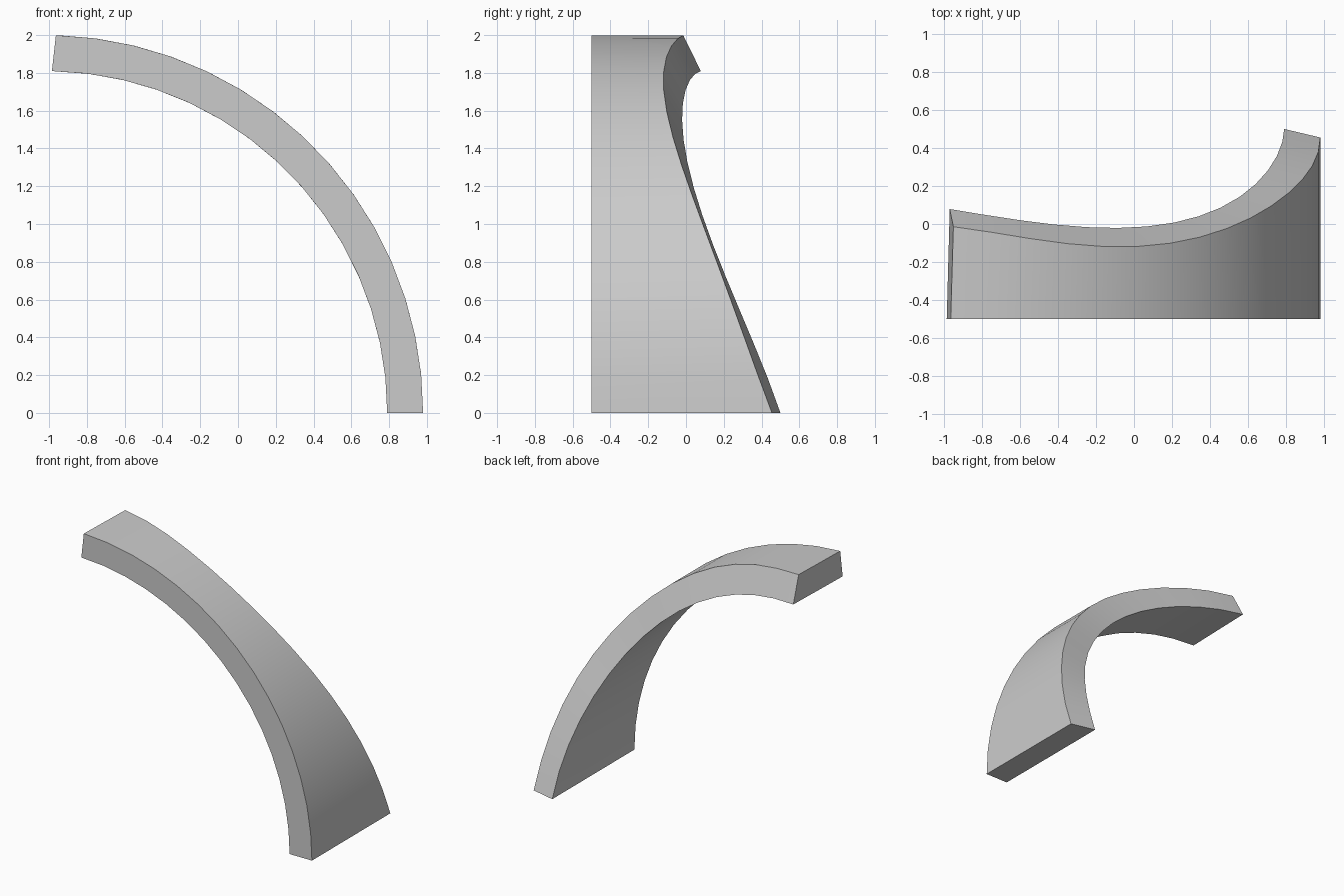
import bpy, bmesh, math

if "Cube" in bpy.data.objects:
    bpy.data.objects.remove(bpy.data.objects["Cube"])

CENTRE_X = -1.02
FRONT_Y = -0.5
SEGMENTS = 15


def curve_through(points, t):
    """Smooth polynomial through a few (angle, depth) points."""
    total = 0.0
    for i, (a, y) in enumerate(points):
        for j, (b, _) in enumerate(points):
            if i != j:
                y *= (t - b) / (a - b)
        total += y
    return total


# Depth of the curved back edge against the arch angle in degrees
OUTER = [(0, .455), (16.6, .247), (32.3, .063), (45.3, -.058), (62.6, -.12), (88.3, -.013)]
INNER = [(0, .5), (23.5, .21), (36.2, .079), (48.9, 0), (62, -.02), (88.7, .08)]


def point(radius, degrees, y):
    a = math.radians(degrees)
    return (CENTRE_X + radius * math.cos(a), y, radius * math.sin(a))


# Quarter arch: four-cornered sections swept from the foot to the crown
bm = bmesh.new()
rings = []
for i in range(SEGMENTS + 1):
    t = i / SEGMENTS
    outer, inner = 88.4 * t, 88.9 * t
    outer_back, inner_back = 88.0 * t, 88.4 * t   # slightly skewed crown end
    rings.append([bm.verts.new(p) for p in (
        point(2.0, outer, FRONT_Y),
        point(2.0, outer_back, curve_through(OUTER, outer_back)),
        point(1.81, inner_back, curve_through(INNER, inner_back)),
        point(1.81, inner, FRONT_Y))])
for a, b in zip(rings, rings[1:]):
    for k in range(4):
        n = (k + 1) % 4
        bm.faces.new((a[k], a[n], b[n], b[k]))
bm.faces.new(rings[0])
bm.faces.new(rings[-1][::-1])
bmesh.ops.recalc_face_normals(bm, faces=bm.faces)

mesh = bpy.data.meshes.new("arch_segment")
bm.to_mesh(mesh)
bm.free()
arch = bpy.data.objects.new("arch_segment", mesh)
bpy.context.collection.objects.link(arch)

# Plain grey surface
grey = bpy.data.materials.new("light_grey")
grey.diffuse_color = (0.6, 0.6, 0.6, 1)
grey.use_nodes = True
grey.node_tree.nodes["Principled BSDF"].inputs["Base Color"].default_value = grey.diffuse_color
mesh.materials.append(grey)

# Smooth curved sides with crisp edges
bpy.context.view_layer.objects.active = arch
arch.select_set(True)
bpy.ops.object.shade_smooth_by_angle(angle=math.radians(30))
